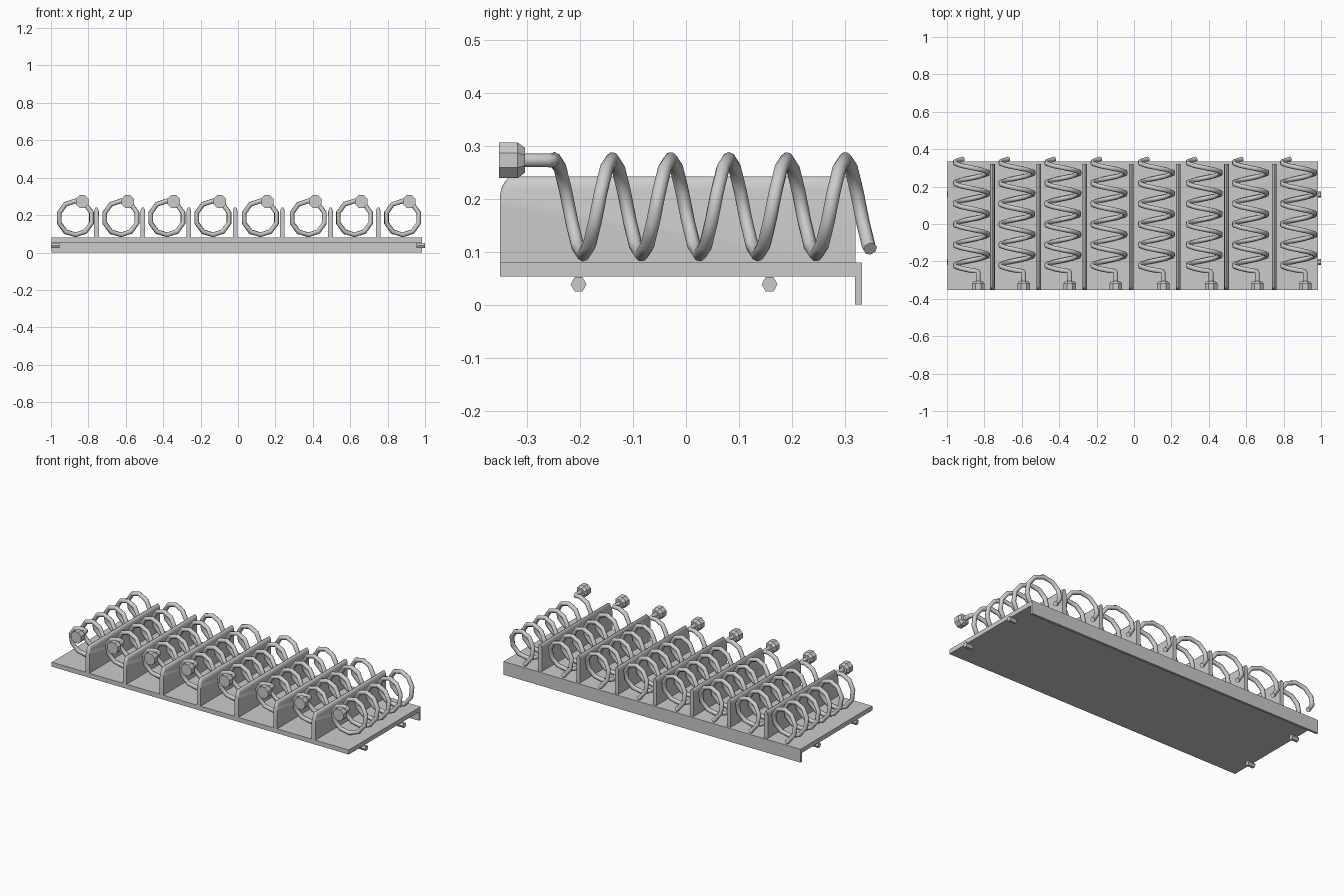
import bpy, bmesh
from math import sin, cos, pi, radians

if "Cube" in bpy.data.objects:
    bpy.data.objects.remove(bpy.data.objects["Cube"])


def add_object(name, mesh, loc=(0, 0, 0)):
    ob = bpy.data.objects.new(name, mesh)
    ob.location = loc
    bpy.context.collection.objects.link(ob)
    return ob


def loft(name, rings, sharp=40):
    """Skin a list of closed rings and cap both ends."""
    bm = bmesh.new()
    rows = [[bm.verts.new(p) for p in ring] for ring in rings]
    n = len(rows[0])
    for a, b in zip(rows, rows[1:]):
        for i in range(n):
            j = (i + 1) % n
            bm.faces.new((a[i], a[j], b[j], b[i]))
    bm.faces.new(rows[0])
    bm.faces.new(rows[-1])
    bmesh.ops.recalc_face_normals(bm, faces=bm.faces)
    for f in bm.faces:
        f.smooth = True
    for e in bm.edges:
        e.smooth = e.calc_face_angle(0) < radians(sharp)
    mesh = bpy.data.meshes.new(name)
    bm.to_mesh(mesh)
    bm.free()
    return mesh


# Tray: plate plus hanging back lip, as one L profile along x
tray = [(-0.352, 0.053), (0.319, 0.053), (0.319, 0), (0.333, 0),
        (0.333, 0.08), (-0.352, 0.08)]
add_object("tray", loft("tray", [[(x, y, z) for y, z in tray] for x in (-0.996, 0.985)]))

# Hexagonal pegs under the plate, poking out at both sides
for side in (-1, 1):
    for y in (-0.203, 0.158):
        rings = [[(side * x, y + 0.015 * cos(i * pi / 3), 0.0385 + 0.0155 * sin(i * pi / 3))
                  for i in range(6)] for x in (0.955, 1.0)]
        add_object("side_peg", loft("side_peg", rings))

# Dividers with rounded top edge and softened front corner
profile = [(-0.352, 0.08), (0.32, 0.08), (0.32, 0.242), (-0.334, 0.242),
           (-0.342, 0.233), (-0.349, 0.220), (-0.352, 0.205)]
rings = []
for u, top in ((-1, 0.218), (-0.8, 0.231), (-0.4, 0.240), (0, 0.242),
               (0.4, 0.240), (0.8, 0.231), (1, 0.218)):
    s = (top - 0.08) / 0.162
    rings.append([(u * 0.0125, y, 0.08 + (z - 0.08) * s) for y, z in profile])
divider = loft("divider", rings)
for x in (-0.757, -0.509, -0.263, -0.015, 0.237, 0.495, 0.75):
    add_object("divider", divider, (x, 0, 0))

# Spiral wire: straight front tail, then a helix running to the back
PITCH, RADIUS, TOP_Y, CZ, STEPS = 0.11, 0.0905, -0.249, 0.185, 10
path = [(0.036, -0.31, 0.273), (0.036, -0.262, 0.273), (0.031, -0.252, 0.272)]
k = 0.0
while k <= 5.42:
    a = 2 * pi * k
    path.append((-RADIUS * sin(a), TOP_Y + PITCH * k, CZ + RADIUS * cos(a)))
    k += 1 / STEPS
path.append((-RADIUS * sin(2 * pi * 5.42), TOP_Y + PITCH * 5.42 + 0.001,
             CZ + RADIUS * cos(2 * pi * 5.42)))
curve = bpy.data.curves.new("spiral_wire", "CURVE")
curve.dimensions = "3D"
curve.bevel_depth = 0.013
curve.bevel_resolution = 2
curve.use_fill_caps = True
spline = curve.splines.new("POLY")
spline.points.add(len(path) - 1)
for p, co in zip(spline.points, path):
    p.co = (*co, 1)
helper = add_object("wire_path", curve)
bpy.context.view_layer.update()
spiral = bpy.data.meshes.new_from_object(helper.evaluated_get(bpy.context.evaluated_depsgraph_get()))
bpy.data.objects.remove(helper)
for f in spiral.polygons:
    f.use_smooth = True

# Eight-sided tip cap with a chamfered rear
rings = [[(0.036 + r * cos(pi / 8 + i * pi / 4), y, 0.273 + r * sin(pi / 8 + i * pi / 4))
          for i in range(8)]
         for y, r in ((-0.353, 0.0365), (-0.318, 0.0365), (-0.304, 0.025))]
cap = loft("spiral_cap", rings, 30)

for x in (-0.869, -0.626, -0.38, -0.134, 0.12, 0.376, 0.623, 0.88):
    add_object("spiral", spiral, (x, 0, 0))
    add_object("spiral_cap", cap, (x, 0, 0))
